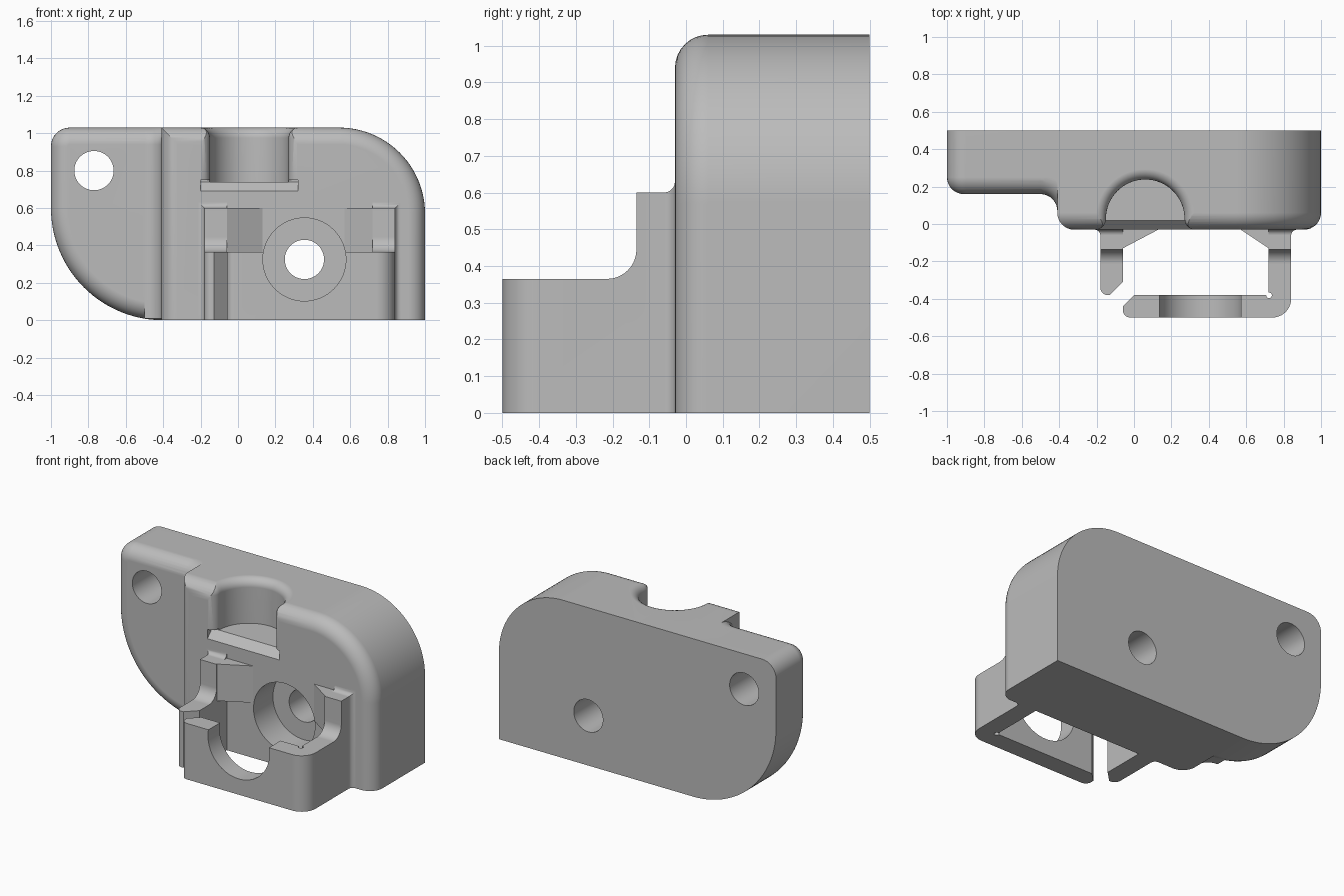
import bpy, bmesh
from math import sin, cos, pi, sqrt, radians
from mathutils import Matrix

cube = bpy.data.objects.get("Cube")
if cube:
    bpy.data.objects.remove(cube, do_unlink=True)

grey = bpy.data.materials.new("plain_grey")
grey.use_nodes = True
colour = (0.5, 0.5, 0.5, 1)
grey.diffuse_color = colour
grey.node_tree.nodes["Principled BSDF"].inputs["Base Color"].default_value = colour

TOP, FRONT, BACK, R = 1.03, -0.03, 0.5, 0.09
PLACE = {"x": lambda u, v, w: (w, u, v),
         "y": lambda u, v, w: (u, w, v),
         "z": lambda u, v, w: (u, v, w)}


def arc(cx, cy, r, a, b, n=10):
    steps = [radians(a + (b - a) * i / n) for i in range(n + 1)]
    return [(cx + r * cos(t), cy + r * sin(t)) for t in steps]


def loft(name, sections, axis, rounded=None):
    """Solid through (points, level) sections; rounded(edge) picks edges to fillet."""
    bm = bmesh.new()
    rings = [[bm.verts.new(PLACE[axis](u, v, w)) for u, v in pts] for pts, w in sections]
    n = len(rings[0])
    for low, high in zip(rings, rings[1:]):
        for i in range(n):
            j = (i + 1) % n
            bm.faces.new((low[i], low[j], high[j], high[i]))
    bm.faces.new(rings[0])
    bm.faces.new(rings[-1])
    bmesh.ops.recalc_face_normals(bm, faces=bm.faces)
    if rounded:
        edges = [e for e in bm.edges if rounded(e.verts[0].co, e.verts[1].co)]
        bmesh.ops.bevel(bm, geom=edges, offset=R, segments=8, profile=0.5, affect="EDGES")
    mesh = bpy.data.meshes.new(name)
    bm.to_mesh(mesh)
    bm.free()
    mesh.materials.append(grey)
    obj = bpy.data.objects.new(name, mesh)
    bpy.context.collection.objects.link(obj)
    return obj


def prism(name, pts, axis, lo, hi, rounded=None):
    return loft(name, [(pts, lo), (pts, hi)], axis, rounded)


def cylinder(name, u, v, r, axis, lo, hi):
    return prism(name, arc(u, v, r, 0, 360, 64)[:-1], axis, lo, hi)


def combine(obj, tools, operation):
    for tool in tools:
        mod = obj.modifiers.new("combine", "BOOLEAN")
        mod.operation, mod.object, mod.solver = operation, tool, "EXACT"
        graph = bpy.context.evaluated_depsgraph_get()
        mesh = bpy.data.meshes.new_from_object(obj.evaluated_get(graph))
        obj.modifiers.clear()
        obj.data = mesh
        bpy.data.objects.remove(tool, do_unlink=True)


def finish(obj):
    bpy.ops.object.select_all(action="DESELECT")
    obj.select_set(True)
    bpy.context.view_layer.objects.active = obj
    bpy.ops.object.shade_smooth_by_angle(angle=radians(30))
    obj.modifiers.new("even_shading", "WEIGHTED_NORMAL").keep_sharp = True


def near(a, b):
    return abs(a - b) < 1e-4


# Main block with filleted front edges, open at the base
block_outline = [(-0.41, 0), (1, 0)] + arc(0.54, 0.57, 0.46, 0, 90, 24) + [(-0.41, TOP)]
body = prism("mounting_body", block_outline, "y", FRONT, BACK,
             lambda a, b: near(a.y, FRONT) and near(b.y, FRONT) and a.z + b.z > 1e-4)

# Thinner side flange
flange_y = 0.16
flange_outline = (arc(-0.4, 0.6, 0.6, 180, 270, 28) + [(0, 0), (0, TOP)]
                  + arc(-0.9, TOP - 0.1, 0.1, 90, 180, 8))
flange = prism("side_flange", flange_outline, "y", flange_y, BACK,
               lambda a, b: near(a.y, flange_y) and near(b.y, flange_y) and a.x + b.x < -1e-4)

# Concave fillet between flange and block
fillet_outline = arc(-0.5, 0.07, R, 90, 0) + [(-0.3, 0.07), (-0.3, 0.4), (-0.5, 0.4)]
fillet = prism("step_fillet", fillet_outline, "z", 0.01, TOP,
               lambda a, b: near(a.z, TOP) and near(b.z, TOP)
               and max(a.x, b.x) < -0.409 and max(a.y, b.y) < 0.161)
combine(body, [flange, fillet], "UNION")


# Half-round groove with a flared mouth and rounded rim
def groove_section(o):
    cx, cy, r, f = 0.06, 0.028, 0.21, 0.06
    left, right = cx - r - f, cx + r + f
    return (arc(left, cy, f - o, -90, 0, 6) + arc(cx, cy, r + o, 180, 0, 32)[1:-1]
            + arc(right, cy, f - o, 180, 270, 6) + [(right, -0.2), (left, -0.2)])


rim = 0.055
sections = [(groove_section(0), 0.74)]
for i in range(7):
    t = i / 6 * pi / 2
    sections.append((groove_section(rim * (1 - cos(t))), TOP - rim + rim * sin(t)))
sections.append((groove_section(rim), TOP + 0.1))
groove = loft("groove_cutter", sections, "z")
sill = prism("sill_cutter", [(-0.08, 0.64), (0.02, 0.74), (0.02, 0.75), (-0.08, 0.75)],
             "x", -0.2, 0.32)

# Screw holes and head recess
screw_x, screw_z = 0.355, 0.325
combine(body, [groove, sill,
               cylinder("flange_hole", -0.77, 0.8, 0.105, "y", -1, 1),
               cylinder("screw_hole", screw_x, screw_z, 0.105, "y", -1, 1),
               cylinder("head_recess", screw_x, screw_z, 0.222, "y", -1, 0.17)], "DIFFERENCE")
finish(body)

# Clip: long arm with its front plate, short arm, and corner braces
long_outline = ([(0.72, -0.38), (0, -0.38), (-0.06, -0.44)]
                + arc(-0.02, -0.46, 0.04, 180, 270, 6) + arc(0.74, -0.4, 0.1, 270, 360)
                + arc(0.87, -0.06, 0.03, 180, 90, 5) + [(0.87, 0.1), (0.72, 0.1)])
short_outline = ([(-0.06, 0.1), (-0.21, 0.1)] + arc(-0.21, -0.06, 0.03, 90, 0, 5)
                 + arc(-0.14, -0.34, 0.04, 180, 285, 7) + [(-0.06, -0.31)])
braces = {"left_brace": [(0.72, -0.13), (0.57, FRONT), (0.57, 0), (0.8, 0), (0.8, -0.13)],
          "right_brace": [(-0.06, -0.13), (0.13, FRONT), (0.13, 0), (-0.1, 0), (-0.1, -0.13)]}
clip = prism("retaining_clip", long_outline, "z", 0, 0.64)
combine(clip, [prism("short_arm", short_outline, "z", 0, 0.64)]
        + [prism(name, pts, "z", 0.36, 0.6) for name, pts in braces.items()], "UNION")

# Stepped top of the arms, screw access and corner relief
step_outline = ([(-0.6, 0.365)] + arc(-0.215, 0.445, 0.08, -90, 0)
                + [(-0.135, 0.6)] + arc(-0.06, 0.63, 0.03, -90, 0, 5)
                + [(FRONT, 0.8), (-0.6, 0.8)])
combine(clip, [prism("step_cutter", step_outline, "x", -0.5, 1.2),
               cylinder("access_cutter", screw_x, screw_z, 0.222, "y", -1, 0.17),
               cylinder("corner_relief", 0.722, -0.382, 0.015, "z", -0.1, 0.5)], "DIFFERENCE")
finish(clip)
